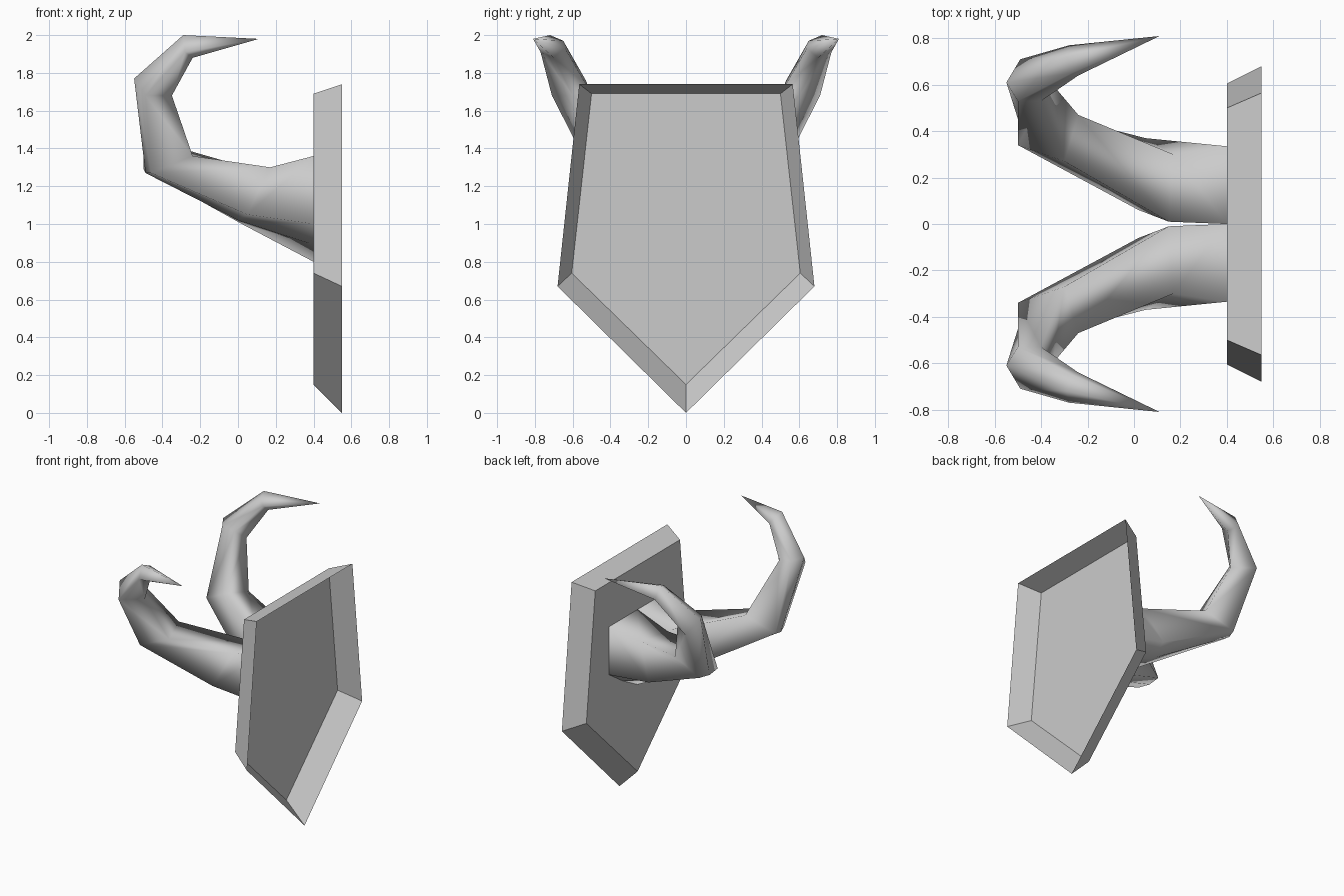
import bpy
import bmesh

cube = bpy.data.objects.get("Cube")
if cube:
    bpy.data.objects.remove(cube, do_unlink=True)

# One plain grey for the whole model
grey = bpy.data.materials.new("plain_grey")
grey.use_nodes = True
colour = (0.6, 0.6, 0.6, 1)
grey.diffuse_color = colour
grey.node_tree.nodes["Principled BSDF"].inputs["Base Color"].default_value = colour


def finish(bm, name, smooth):
    """Turn a bmesh into a named, shaded object."""
    mesh = bpy.data.meshes.new(name)
    bm.normal_update()
    for face in bm.faces:
        face.smooth = smooth
    bm.to_mesh(mesh)
    bm.free()
    mesh.materials.append(grey)
    obj = bpy.data.objects.new(name, mesh)
    bpy.context.collection.objects.link(obj)
    return obj


def bridge(bm, first, second):
    """Join two equal rings of vertices with quads."""
    count = len(first)
    for i in range(count):
        j = (i + 1) % count
        bm.faces.new((first[i], first[j], second[j], second[i]))


def shield_ring(bm, x, top, shoulder, tip_z):
    """Five-cornered outline, symmetrical about the middle."""
    half = [top, shoulder]
    corners = half + [(0, tip_z)] + [(-y, z) for y, z in reversed(half)]
    return [bm.verts.new((x, y, z)) for y, z in corners]


# Wall plaque: shallow shield-shaped dish, open at the wall side
bm = bmesh.new()
face_ring = shield_ring(bm, 0.4, (0.5, 1.69), (0.605, 0.74), 0.15)
wall_ring = shield_ring(bm, 0.55, (0.565, 1.74), (0.68, 0.67), 0)
front = bm.faces.new(face_ring)
bridge(bm, wall_ring, face_ring)
bmesh.ops.recalc_face_normals(bm, faces=bm.faces)
bm.normal_update()
if front.normal.x > 0:
    bmesh.ops.reverse_faces(bm, faces=bm.faces)
finish(bm, "wall_plaque", False)

# Horn sections from root to crown, each running
# outer top, outer bottom, underside, inner bottom, inner top
SECTIONS = [
    [(.4, .335, 1.36), (.4, .335, 1), (.4, .17, .89), (.4, 0, .8), (.4, 0, 1.36)],
    [(.17, .3, 1.3), (.05, .37, 1.05), (0, .2, 1.02), (.02, .06, 1), (.15, .01, 1.27)],
    [(-.24, .47, 1.36), (-.46, .5, 1.27), (-.49, .42, 1.27), (-.5, .34, 1.29), (-.3, .27, 1.4)],
    [(-.35, .6, 1.68), (-.49, .71, 1.68), (-.55, .61, 1.77), (-.5, .53, 1.76), (-.4, .53, 1.74)],
    [(-.24, .7, 1.88), (-.28, .77, 1.91), (-.29, .72, 2), (-.27, .65, 1.97), (-.24, .64, 1.93)],
]
TIP = (.11, .81, 1.98)


def build_horn(name, side):
    """Loft the sections into a curling horn that ends in a point."""
    bm = bmesh.new()
    rings = [[bm.verts.new((x, side * y, z)) for x, y, z in section]
             for section in SECTIONS]
    for lower, upper in zip(rings, rings[1:]):
        bridge(bm, lower, upper)
    tip = bm.verts.new((TIP[0], side * TIP[1], TIP[2]))
    crown = rings[-1]
    for i, vert in enumerate(crown):
        bm.faces.new((vert, crown[(i + 1) % len(crown)], tip))
    # Orient outward: the underside near the root must face down
    bmesh.ops.recalc_face_normals(bm, faces=bm.faces)
    bm.normal_update()
    bm.faces.ensure_lookup_table()
    if bm.faces[2].normal.z > 0:
        bmesh.ops.reverse_faces(bm, faces=bm.faces)
    finish(bm, name, True)


build_horn("back_horn", 1)
build_horn("front_horn", -1)
